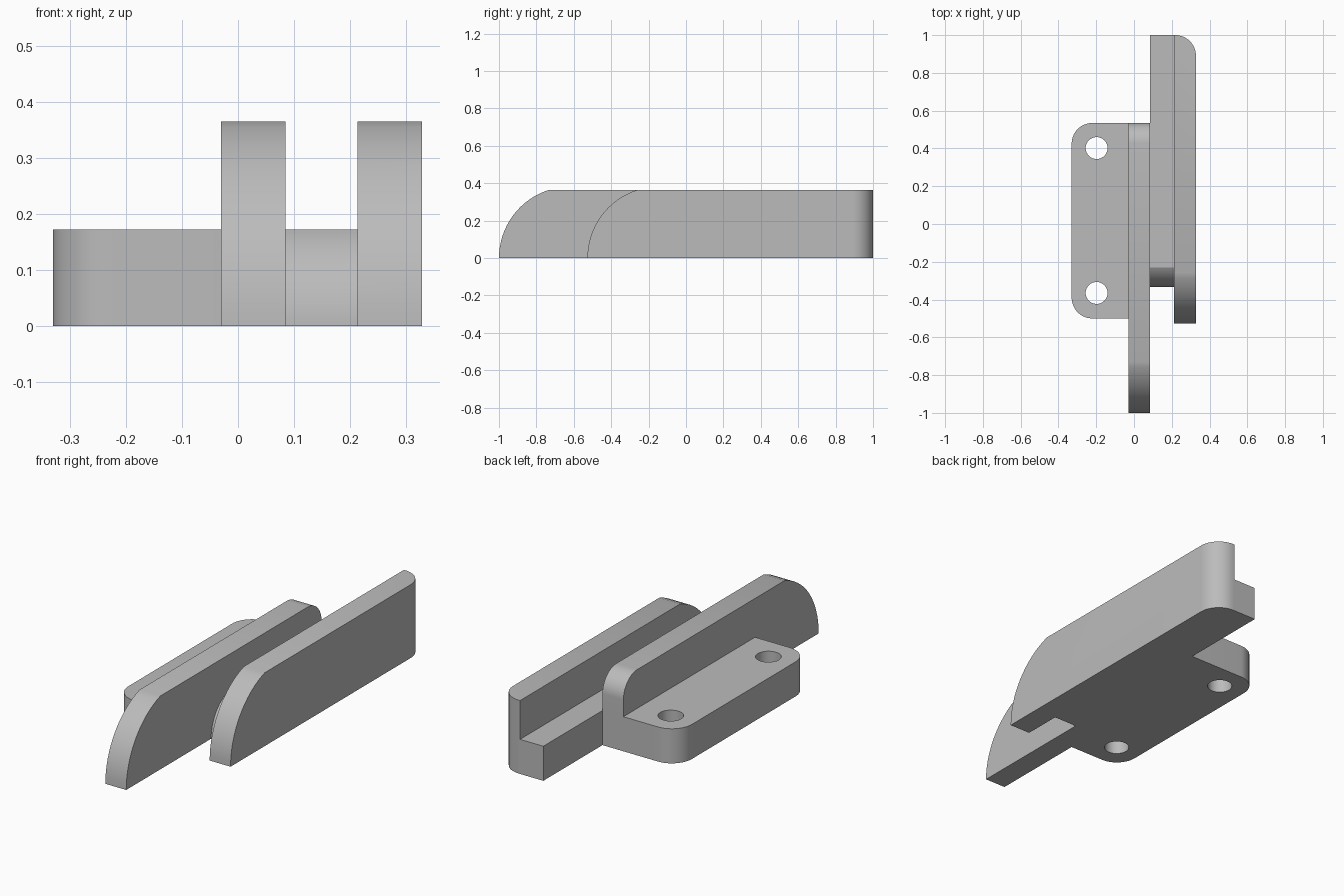
import bpy
import bmesh
from math import sin, cos, asin, pi
from mathutils import Vector

if "Cube" in bpy.data.objects:
    bpy.data.objects.remove(bpy.data.objects["Cube"])

grey = bpy.data.materials.new("mid_grey")
grey.use_nodes = True
colour = (0.5, 0.5, 0.5, 1)
grey.diffuse_color = colour
grey.node_tree.nodes["Principled BSDF"].inputs["Base Color"].default_value = colour

X_EDGES = (-0.33, -0.03, 0.085, 0.213, 0.328)
LOW, HIGH = 0.172, 0.365
ROUND = 0.11
NOSE = 0.382


def arc(cx, cy, r, start, end, steps=16):
    return [(cx + r * cos(start + (end - start) * i / steps),
             cy + r * sin(start + (end - start) * i / steps)) for i in range(steps + 1)]


def prism(name, profile, along, lo, hi):
    """Extrude a closed profile along x (profile is y, z) or z (profile is x, y)."""
    bm = bmesh.new()
    place = (lambda a, b: (lo, a, b)) if along == "x" else (lambda a, b: (a, b, lo))
    face = bm.faces.new([bm.verts.new(place(a, b)) for a, b in profile])
    step = Vector((hi - lo, 0, 0)) if along == "x" else Vector((0, 0, hi - lo))
    out = bmesh.ops.extrude_face_region(bm, geom=[face], use_keep_orig=True)
    verts = [g for g in out["geom"] if isinstance(g, bmesh.types.BMVert)]
    bmesh.ops.translate(bm, verts=verts, vec=step)
    bmesh.ops.recalc_face_normals(bm, faces=bm.faces)
    mesh = bpy.data.meshes.new(name)
    bm.to_mesh(mesh)
    bm.free()
    mesh.materials.append(grey)
    obj = bpy.data.objects.new(name, mesh)
    bpy.context.collection.objects.link(obj)
    return obj


def nose(front, radius, height):
    """Curved front end, rising from the ground to the given height."""
    return arc(front + radius, 0, radius, pi, pi - asin(height / radius))


def combine(target, other, operation):
    mod = target.modifiers.new(operation.lower(), "BOOLEAN")
    mod.operation, mod.object, mod.solver = operation, other, "EXACT"
    bpy.context.view_layer.objects.active = target
    bpy.ops.object.modifier_apply(modifier=mod.name)
    bpy.data.objects.remove(other)


x0, x1, x2, x3, x4 = X_EDGES

# Mounting plate with two rounded outer corners
plate_front, plate_back = -0.5, 0.535
plate = prism("mounting_bracket",
              [(x1, plate_front), (x1, plate_back)]
              + arc(x0 + ROUND, plate_back - ROUND, ROUND, pi / 2, pi)
              + arc(x0 + ROUND, plate_front + ROUND, ROUND, pi, 1.5 * pi), "z", 0, LOW)

# Screw holes
for y in (0.402, -0.365):
    hole = prism("screw_hole_cutter", arc(-0.198, y, 0.058, 0, 2 * pi, 40)[:-1], "z", -0.1, 0.3)
    hole.hide_render = True
    combine(plate, hole, "DIFFERENCE")

# Inner rail, rounded at the top of its back end
inner_rail = prism("inner_rail",
                   nose(-1, NOSE, HIGH)
                   + arc(plate_back - ROUND, HIGH - ROUND, ROUND, pi / 2, 0)
                   + [(plate_back, 0)], "x", x1, x2)

# Low channel floor between the rails
channel = prism("channel_floor", nose(-0.333, 0.195, LOW) + [(1, LOW), (1, 0)], "x", x2, x3)

# Outer rail, its back outer corner rounded in plan
outer_rail = prism("outer_rail", nose(-0.527, NOSE, HIGH) + [(1, HIGH), (1, 0)], "x", x3, x4)
plan = prism("corner_cutter",
             [(x4, -1.1), (x3, -1.1), (x3, 1)]
             + arc(x4 - ROUND, 1 - ROUND, ROUND, pi / 2, 0), "z", -0.1, 0.5)
combine(outer_rail, plan, "INTERSECT")

# Fuse everything into one solid
for part in (inner_rail, channel, outer_rail):
    combine(plate, part, "UNION")

bpy.ops.object.select_all(action="DESELECT")
plate.select_set(True)
bpy.context.view_layer.objects.active = plate
bpy.ops.object.shade_smooth_by_angle()
